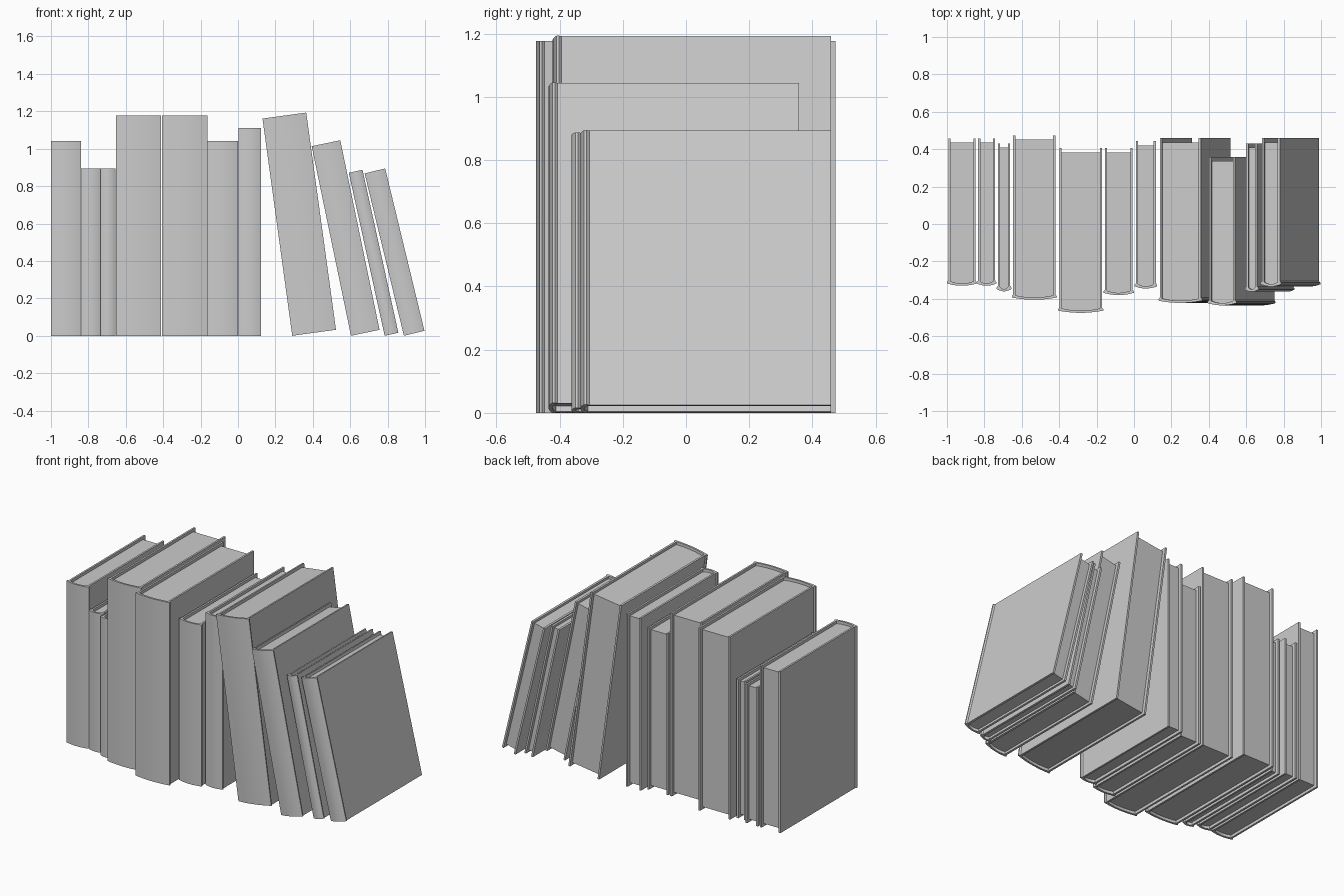
import bpy, bmesh, math

if "Cube" in bpy.data.objects:
    bpy.data.objects.remove(bpy.data.objects["Cube"])

BOARD = 0.012     # cover thickness
INSET = 0.007     # boards sit inside the spine width
RECESS = 0.018    # pages below the cover edge
OVERHANG = 0.022  # pages behind the fore edge
BULGE = 0.012     # spine roundness
SEG = 10


def prism(name, outline, z0, z1):
    """Extrude a closed xy outline between two heights."""
    bm = bmesh.new()
    face = bm.faces.new([bm.verts.new((x, y, z0)) for x, y in outline])
    ext = bmesh.ops.extrude_face_region(bm, geom=[face])
    tops = [v for v in ext["geom"] if isinstance(v, bmesh.types.BMVert)]
    bmesh.ops.translate(bm, verts=tops, vec=(0, 0, z1 - z0))
    bmesh.ops.recalc_face_normals(bm, faces=bm.faces)
    me = bpy.data.meshes.new(name)
    bm.to_mesh(me)
    bm.free()
    ob = bpy.data.objects.new(name, me)
    bpy.context.collection.objects.link(ob)
    return ob


def spine_arc(w, y, left, right):
    """Points along the rounded spine, bulging towards -y."""
    pts = []
    for i in range(SEG + 1):
        t = i / SEG
        pts.append((left + (right - left) * t, y + BULGE * (2 * t - 1) ** 2))
    return pts


def book(n, x, w, h, front, back, lean=0):
    # cover: two boards joined by a slightly wider rounded spine
    a, b = INSET, INSET + BOARD
    outer = ([(a, back), (a, front + 0.028), (0, front + 0.02)]
             + spine_arc(w, front, 0, w)
             + [(w, front + 0.02), (w - a, front + 0.028), (w - a, back)])
    inner = spine_arc(w, front + BOARD, b, w - b)
    outline = outer + [(w - b, back)] + inner[::-1] + [(b, back)]
    cover = prism(f"book_{n}_cover", outline, 0, h)
    # page block
    page_outline = [(b, back - OVERHANG)] + inner + [(w - b, back - OVERHANG)]
    pages = prism(f"book_{n}_pages", page_outline, RECESS, h - RECESS)
    for ob in (cover, pages):
        ob.location.x = x
        ob.rotation_euler.y = -math.radians(lean)


# left x, width, height, spine y, fore-edge y, lean angle
books = [
    (-1.0, 0.16, 1.04, -0.33, 0.458),
    (-0.84, 0.104, 0.895, -0.33, 0.458),
    (-0.735, 0.08, 0.895, -0.36, 0.43),
    (-0.653, 0.24, 1.177, -0.405, 0.473),
    (-0.406, 0.242, 1.177, -0.475, 0.405),
    (-0.163, 0.162, 1.04, -0.38, 0.405),
    (0.003, 0.121, 1.11, -0.345, 0.443),
    (0.29, 0.236, 1.172, -0.422, 0.459, 7.8),
    (0.604, 0.156, 1.035, -0.435, 0.358, 11.7),
    (0.784, 0.075, 0.892, -0.362, 0.43, 12.4),
    (0.887, 0.113, 0.893, -0.334, 0.459, 13.6),
]
for i, spec in enumerate(books, 1):
    book(i, *spec)

# smooth spines, sharp edges elsewhere
obs = list(bpy.context.collection.objects)
for ob in obs:
    ob.select_set(True)
bpy.context.view_layer.objects.active = obs[0]
bpy.ops.object.shade_smooth_by_angle(angle=math.radians(20))
